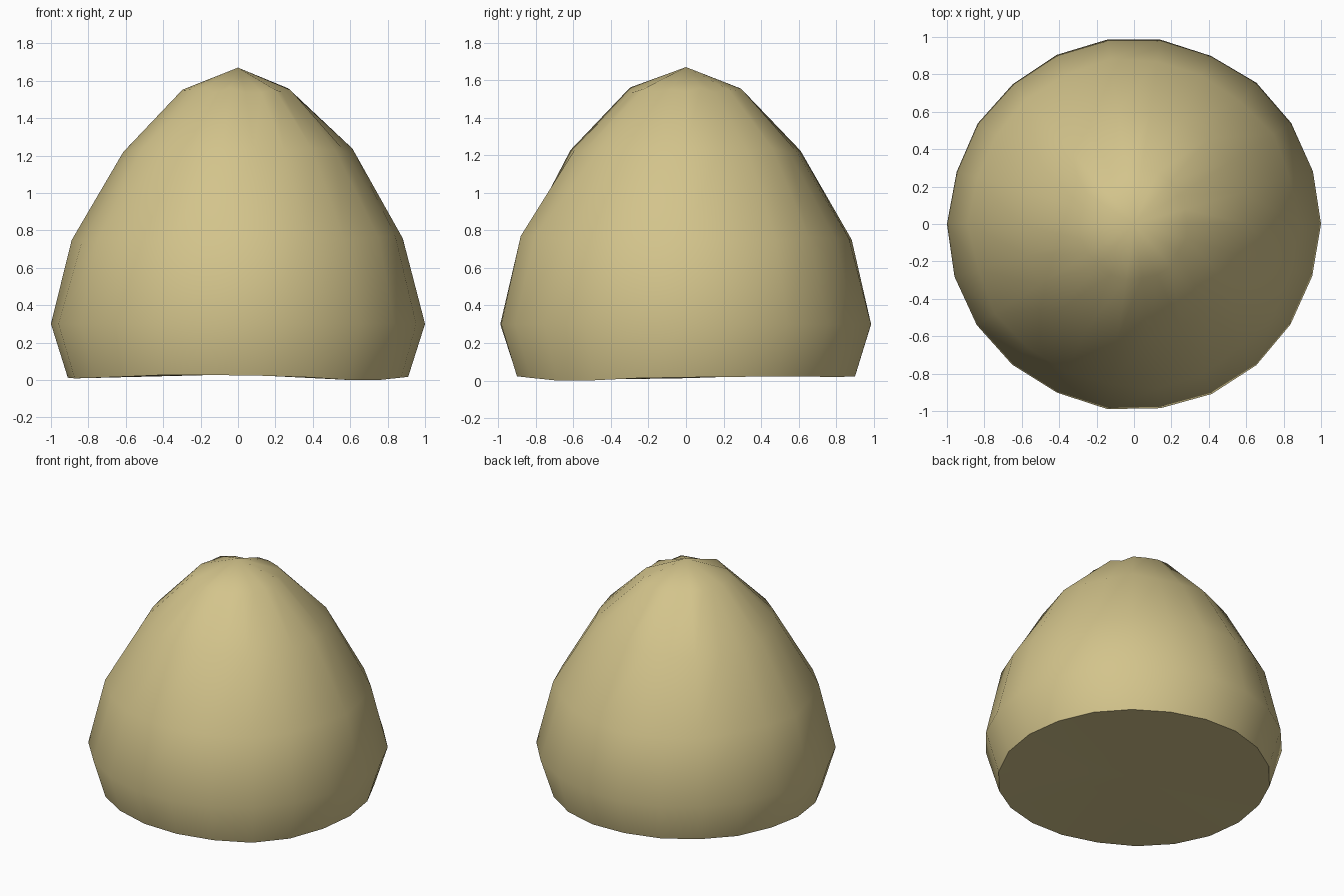
import bpy, bmesh, math, random

if "Cube" in bpy.data.objects:
    bpy.data.objects.remove(bpy.data.objects["Cube"])

random.seed(4)
SIDES = 22
# (radius, height) of each ring, bottom to top
RINGS = [(0.91, 0.024), (0.995, 0.30), (0.88, 0.76), (0.61, 1.23), (0.29, 1.55)]

bm = bmesh.new()
rings = []
for level, (r, z) in enumerate(RINGS):
    ring = []
    for i in range(SIDES):
        a = 2 * math.pi * i / SIDES
        rr, zz = r, z
        if level == 0:
            # slightly wavy hem, lowest at front right
            zz += -0.022 * max(0, math.cos(a - math.radians(-41))) ** 6
            zz += -0.012 * max(0, math.cos(a - math.radians(195))) ** 8
            zz += random.uniform(-0.002, 0.008)
        elif level == 1:
            if i % 11:
                rr += random.uniform(-0.008, 0.006)
            else:
                rr = 1.0
        else:
            rr += random.uniform(-0.015, 0.012)
            zz += random.uniform(-0.015, 0.012)
        ring.append(bm.verts.new((rr * math.cos(a), rr * math.sin(a), zz)))
    rings.append(ring)

apex = bm.verts.new((0, 0, 1.67))
base = bm.verts.new((0, 0, 0.03))
for i in range(SIDES):
    j = (i + 1) % SIDES
    for lo, hi in zip(rings, rings[1:]):
        bm.faces.new((lo[i], lo[j], hi[j], hi[i]))
    bm.faces.new((rings[-1][i], rings[-1][j], apex))
    bm.faces.new((rings[0][j], rings[0][i], base))

# stand exactly on the ground
low = min(v.co.z for v in bm.verts)
for v in rings[0]:
    v.co.z -= low
for f in bm.faces:
    f.smooth = True
# crisp edge round the underside
bm.edges.ensure_lookup_table()
hem = set(rings[0])
for e in bm.edges:
    if e.verts[0] in hem and e.verts[1] in hem:
        e.smooth = False

mesh = bpy.data.meshes.new("haystack")
bm.to_mesh(mesh)
bm.free()
haystack = bpy.data.objects.new("haystack", mesh)
bpy.context.collection.objects.link(haystack)

straw = bpy.data.materials.new("straw")
straw.diffuse_color = (0.65, 0.55, 0.26, 1)
straw.use_nodes = True
straw.node_tree.nodes["Principled BSDF"].inputs["Base Color"].default_value = straw.diffuse_color
mesh.materials.append(straw)
